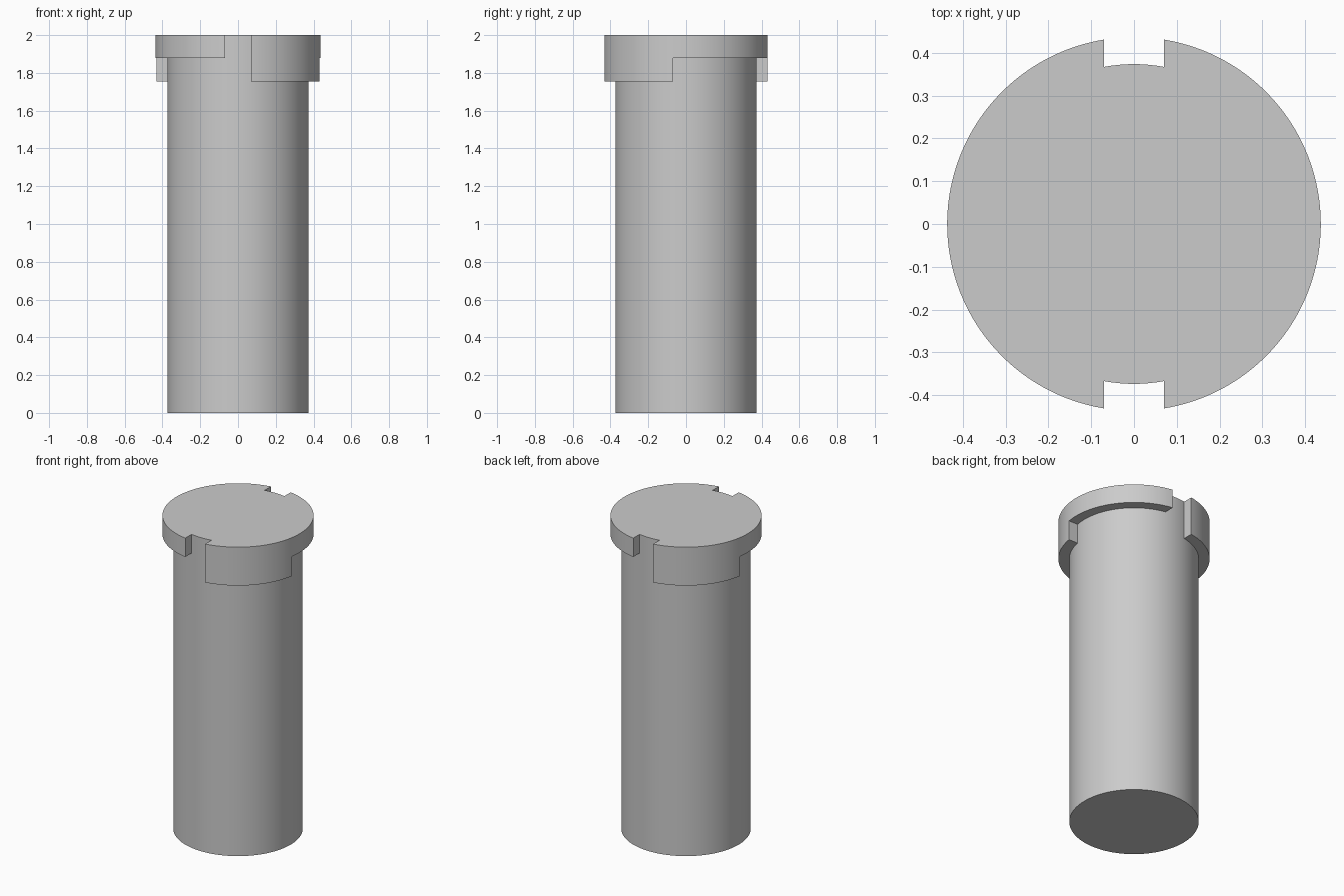
import bpy
import bmesh
from math import asin, cos, sin, pi

cube = bpy.data.objects.get("Cube")
if cube:
    bpy.data.objects.remove(cube, do_unlink=True)

SHAFT_R, HEAD_R = 0.374, 0.437
HALF_SLOT = 0.07
TOP, RIM_BOTTOM, LUG_BOTTOM = 2.0, 1.88, 1.755
STEPS = 32

grey = bpy.data.materials.new("plain grey")
grey.use_nodes = True
colour = (0.6, 0.6, 0.6, 1)
grey.diffuse_color = colour
grey.node_tree.nodes["Principled BSDF"].inputs["Base Color"].default_value = colour

bm = bmesh.new()


def arc(radius, start, end, steps):
    """Plan points between two (quarter turns, slot side) ends on a circle."""
    offset = asin(HALF_SLOT / radius)
    a = start[0] * pi / 2 + start[1] * offset
    b = end[0] * pi / 2 + end[1] * offset
    angles = [a + (b - a) * i / steps for i in range(steps + 1)]
    return [(radius * cos(t), radius * sin(t), TOP) for t in angles]


def plan_face(points):
    return bm.faces.new([bm.verts.new(p) for p in points])


# Plan of the head: shaft core, two deep lugs and two shallow rims
core, lugs, rims = [], [], []
for turn in (0, 2):
    lug = ((turn - 1, 1), (turn, -1))
    rim = ((turn, -1), (turn + 1, -1))
    slot = ((turn + 1, -1), (turn + 1, 1))
    for ends, group in ((lug, lugs), (rim, rims)):
        inner = arc(SHAFT_R, *ends, STEPS)
        outer = arc(HEAD_R, *ends, STEPS)
        group.append(plan_face(outer + inner[::-1]))
        core += inner[:-1]
    core += arc(SHAFT_R, *slot, 8)[:-1]
core_face = plan_face(core)
bmesh.ops.remove_doubles(bm, verts=bm.verts[:], dist=0.0001)


def extrude_down(faces, z, keep=False):
    """Extrude faces down to height z and return the new bottom faces."""
    result = bmesh.ops.extrude_face_region(bm, geom=faces, use_keep_orig=keep)
    for item in result["geom"]:
        if isinstance(item, bmesh.types.BMVert):
            item.co.z = z
    return [f for f in result["geom"] if isinstance(f, bmesh.types.BMFace)]


def inside_shaft(face):
    return all(v.co.xy.length < SHAFT_R + 0.001 for v in face.verts)


def is_lug(face):
    centre = face.calc_center_median()
    return centre.x * centre.y < -0.01


# Head, then lugs, then the long shaft
top_faces = bm.faces[:]
bottoms = extrude_down(top_faces, RIM_BOTTOM, keep=True)
bottoms = extrude_down([f for f in bottoms if inside_shaft(f) or is_lug(f)], LUG_BOTTOM)
extrude_down([f for f in bottoms if inside_shaft(f)], 0)

# Merge the top into one clean face
bmesh.ops.dissolve_faces(bm, faces=[f for f in bm.faces
                                    if all(v.co.z > TOP - 0.001 for v in f.verts)])
bmesh.ops.recalc_face_normals(bm, faces=bm.faces[:])

mesh = bpy.data.meshes.new("slotted_pin")
bm.to_mesh(mesh)
bm.free()
mesh.materials.append(grey)
pin = bpy.data.objects.new("slotted_pin", mesh)
bpy.context.collection.objects.link(pin)

bpy.ops.object.select_all(action="DESELECT")
pin.select_set(True)
bpy.context.view_layer.objects.active = pin
bpy.ops.object.shade_smooth_by_angle(angle=pi / 6)
